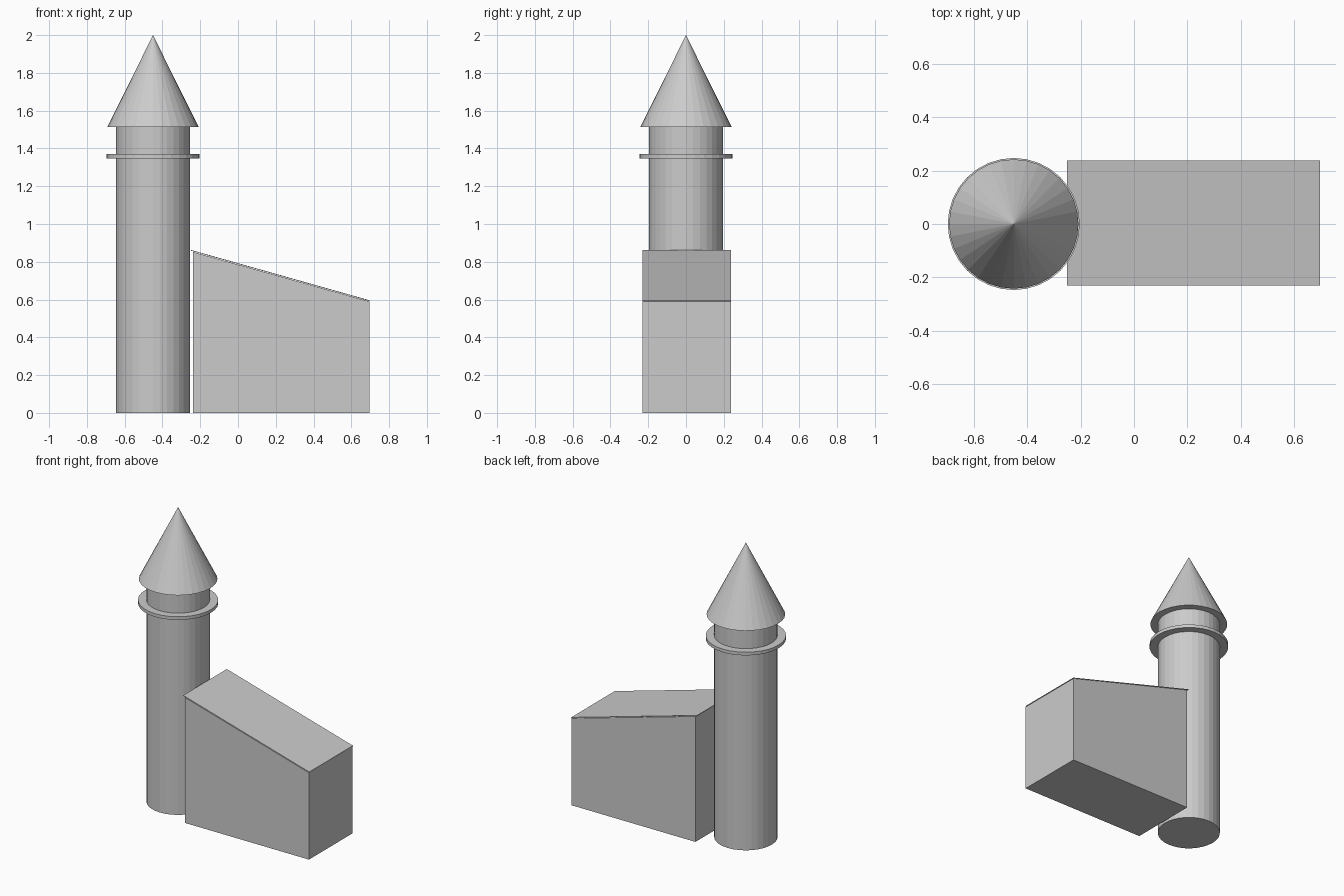
import bpy
import bmesh
from mathutils import Matrix

if "Cube" in bpy.data.objects:
    bpy.data.objects.remove(bpy.data.objects["Cube"], do_unlink=True)

TOWER_X = -0.45
SIDES = 32
HALF_DEPTH = 0.234
HALL_Y = 0.003

# Single plain grey
grey = bpy.data.materials.new("plain_grey")
grey.use_nodes = True
grey.diffuse_color = (0.6, 0.6, 0.6, 1)
grey.node_tree.nodes["Principled BSDF"].inputs["Base Color"].default_value = (0.6, 0.6, 0.6, 1)


def finish(name, bm):
    bmesh.ops.recalc_face_normals(bm, faces=bm.faces[:])
    mesh = bpy.data.meshes.new(name)
    bm.to_mesh(mesh)
    bm.free()
    mesh.materials.append(grey)
    obj = bpy.data.objects.new(name, mesh)
    bpy.context.collection.objects.link(obj)
    return obj


def round_part(name, bottom, top, radius, top_radius):
    bm = bmesh.new()
    bmesh.ops.create_cone(
        bm, cap_ends=True, segments=SIDES, radius1=radius, radius2=top_radius,
        depth=top - bottom,
        matrix=Matrix.Translation((TOWER_X, 0, (bottom + top) / 2)))
    bmesh.ops.remove_doubles(bm, verts=bm.verts[:], dist=1e-5)
    return finish(name, bm)


def extruded_profile(name, points):
    """Extrude an x-z profile through the depth of the hall."""
    bm = bmesh.new()
    face = bm.faces.new([bm.verts.new((x, HALL_Y - HALF_DEPTH, z)) for x, z in points])
    new = bmesh.ops.extrude_face_region(bm, geom=[face], use_keep_orig=True)["geom"]
    bmesh.ops.translate(bm, vec=(0, 2 * HALF_DEPTH, 0),
                        verts=[g for g in new if isinstance(g, bmesh.types.BMVert)])
    return finish(name, bm)


# Round tower with balcony and pointed roof
round_part("tower_shaft", 0, 1.515, 0.195, 0.195)
round_part("tower_balcony", 1.348, 1.37, 0.247, 0.247)
round_part("tower_roof", 1.513, 2.0, 0.242, 0)

# Hall with a lean-to slope
extruded_profile("hall_body", [(-0.237, 0), (0.695, 0), (0.695, 0.59), (-0.237, 0.852)])

# Thin roof sheet lying on the slope
extruded_profile("hall_roof", [(-0.25, 0.859), (0.697, 0.592), (0.697, 0.596), (-0.25, 0.863)])
